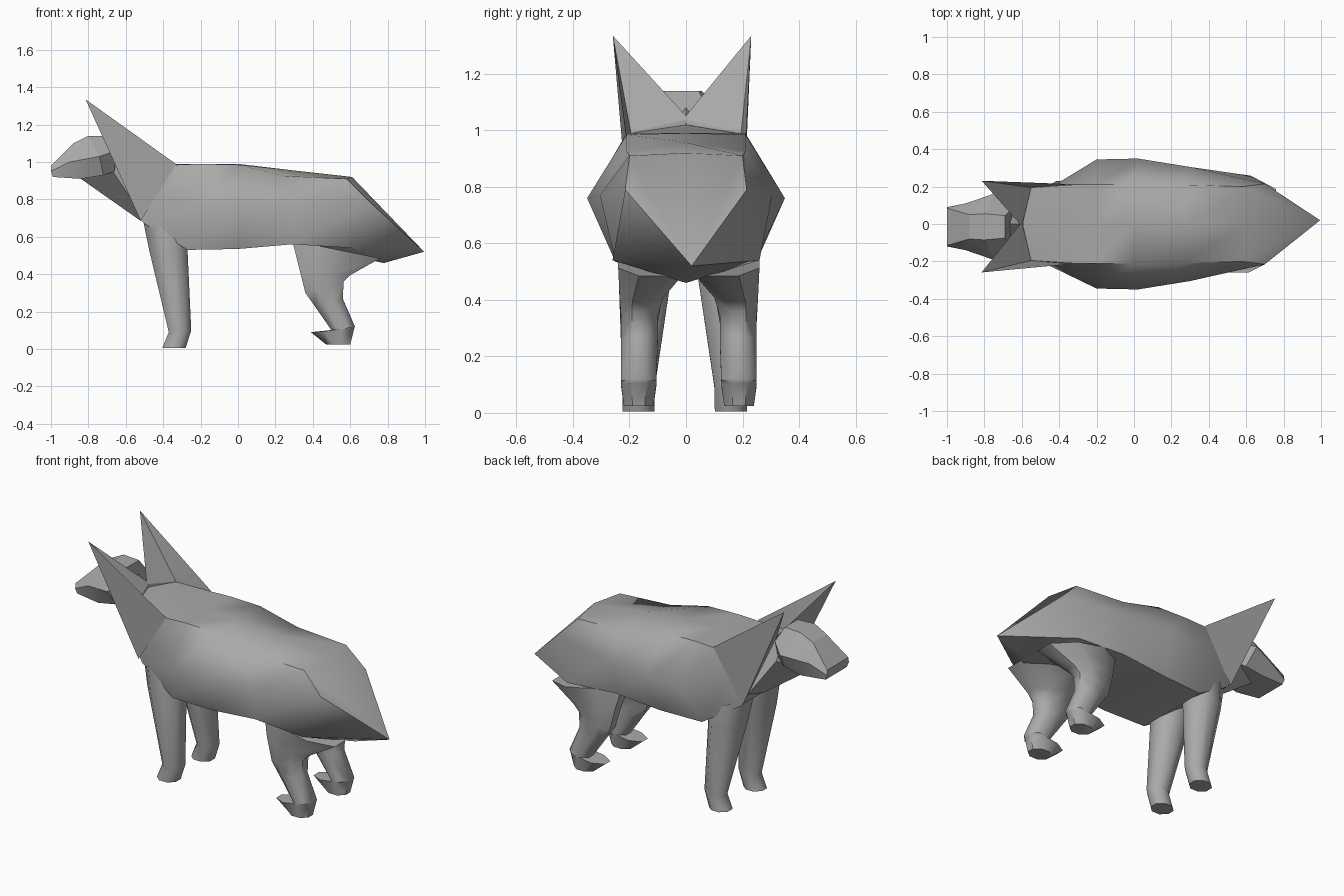
import bpy, bmesh, math

if "Cube" in bpy.data.objects:
    bpy.data.objects.remove(bpy.data.objects["Cube"])

fur = bpy.data.materials.new("grey")
fur.diffuse_color = (0.4, 0.4, 0.4, 1)
fur.use_nodes = True
fur.node_tree.nodes["Principled BSDF"].inputs["Base Color"].default_value = fur.diffuse_color


def finish(name, bm, angle):
    bmesh.ops.recalc_face_normals(bm, faces=bm.faces)
    mesh = bpy.data.meshes.new(name)
    bm.to_mesh(mesh)
    bm.free()
    mesh.materials.append(fur)
    ob = bpy.data.objects.new(name, mesh)
    bpy.context.collection.objects.link(ob)
    bpy.context.view_layer.objects.active = ob
    ob.select_set(True)
    bpy.ops.object.shade_smooth_by_angle(angle=math.radians(angle))
    ob.select_set(False)


def loft(name, rings, angle=35, tip=None):
    """Skin rings of equal length; close the ends with a cap or a tip."""
    bm = bmesh.new()
    vs = [[bm.verts.new(p) for p in r] for r in rings]
    n = len(vs[0])
    for a, b in zip(vs, vs[1:]):
        for i in range(n):
            j = (i + 1) % n
            bm.faces.new((a[i], a[j], b[j], b[i]))
    bm.faces.new(vs[0])
    if tip:
        t = bm.verts.new(tip)
        for i in range(n):
            bm.faces.new((vs[-1][i], vs[-1][(i + 1) % n], t))
    else:
        bm.faces.new(vs[-1])
    finish(name, bm, angle)


def mirror_ring(half, dy=0.0):
    """Half outline from top to bottom, completed on the -y side."""
    right = [(x, y + dy, z) for x, y, z in half]
    left = [(x, -y + dy, z) for x, y, z in reversed(half) if y > 0]
    return right + left


# body: top centre, top edge, widest edge, lower edge, belly centre
body = [
    [(-.60, 0, 1.02), (-.55, .195, .99), (-.54, .185, .84), (-.52, .19, .69), (-.52, 0, .69)],
    [(-.38, 0, .99), (-.33, .21, .985), (-.43, .205, .83), (-.50, .20, .67), (-.46, 0, .655)],
    [(-.20, 0, .99), (-.20, .21, .99), (-.20, .345, .76), (-.27, .235, .53), (-.27, 0, .53)],
    [(0, 0, .99), (0, .21, .985), (.02, .35, .76), (0, .25, .535), (0, 0, .54)],
    [(.28, 0, .957), (.25, .21, .925), (.30, .305, .77), (.29, .255, .56), (.29, 0, .56)],
    [(.61, 0, .92), (.58, .20, .91), (.70, .215, .79), (.61, .26, .54), (.78, 0, .46)],
]
# rump drawn out into the tail point
loft("body", [mirror_ring(r) for r in body], 57, (.995, .02, .52))

# neck
neck = [
    [(-.66, 0, 1.08), (-.67, .10, .95), (-.84, 0, .91)],
    [(-.59, 0, 1.02), (-.53, .17, .74), (-.52, 0, .685)],
]
loft("neck", [mirror_ring(r) for r in neck], 35)

# head
head = [
    [(-1.0, .10, .98), (-1.0, .105, .95), (-.99, .10, .92)],
    [(-.88, .065, 1.10), (-.90, .125, 1.0), (-.84, .115, .91)],
    [(-.80, .07, 1.14), (-.74, .18, 1.03), (-.72, .11, .93)],
    [(-.69, .06, 1.14), (-.65, .10, 1.06), (-.66, .08, .95)],
]
loft("head", [mirror_ring(r, -.015) for r in head], 15)

# ears: tall pointed shells growing flush out of the shoulders
for side, s in (("left", 1), ("right", -1)):
    bm = bmesh.new()
    tip, back, rim, inner, front = [bm.verts.new((x, y * s, z)) for x, y, z in (
        (-.815, .245 - .014 * s, 1.335), (-.33, .213, .988), (-.55, .195, .992),
        (-.60, -.01, 1.04), (-.52, .203, .685))]
    for f in ((tip, back, rim), (tip, rim, inner), (tip, inner, front),
              (tip, front, back), (back, front, rim), (rim, front, inner)):
        bm.faces.new(f)
    finish(side + "_ear", bm, 20)


def leg_ring(x0, z0, x1, z1, y0, y1, s, dy, n=8):
    """Rounded square ring between a front (x0, z0) and a back (x1, z1)."""
    out = []
    for i in range(n):
        a = 2 * math.pi * (i + .5) / n
        u = math.cos(a) * 1.083
        v = math.sin(a) * 1.083
        t = (u + 1) / 2
        out.append((x0 + (x1 - x0) * t, s * ((y0 + y1) / 2 + (y1 - y0) / 2 * v) + dy,
                    z0 + (z1 - z0) * t))
    return out


# rings run from the hip to the sole: front x, z, back x, z, inner y, outer y
front_leg = [
    (-.51, .70, -.27, .60, .03, .22),
    (-.475, .53, -.27, .53, .04, .235),
    (-.37, .09, -.25, .10, .105, .22),
    (-.405, .005, -.28, .005, .107, .22),
]
hind_leg = [
    (.29, .58, .76, .485, 0, .25),
    (.325, .44, .60, .395, .09, .245),
    (.36, .30, .565, .36, .11, .24),
    (.41, .23, .56, .27, .11, .24),
    (.50, .10, .625, .12, .115, .24),
    (.39, .09, .62, .105, .115, .24),
    (.47, .025, .60, .025, .125, .23),
]
for side, s in (("left", 1), ("right", -1)):
    loft(side + "_front_leg", [leg_ring(*r, s, -.005) for r in front_leg], 50)
    loft(side + "_hind_leg", [leg_ring(*r, s, .01) for r in hind_leg], 50)
